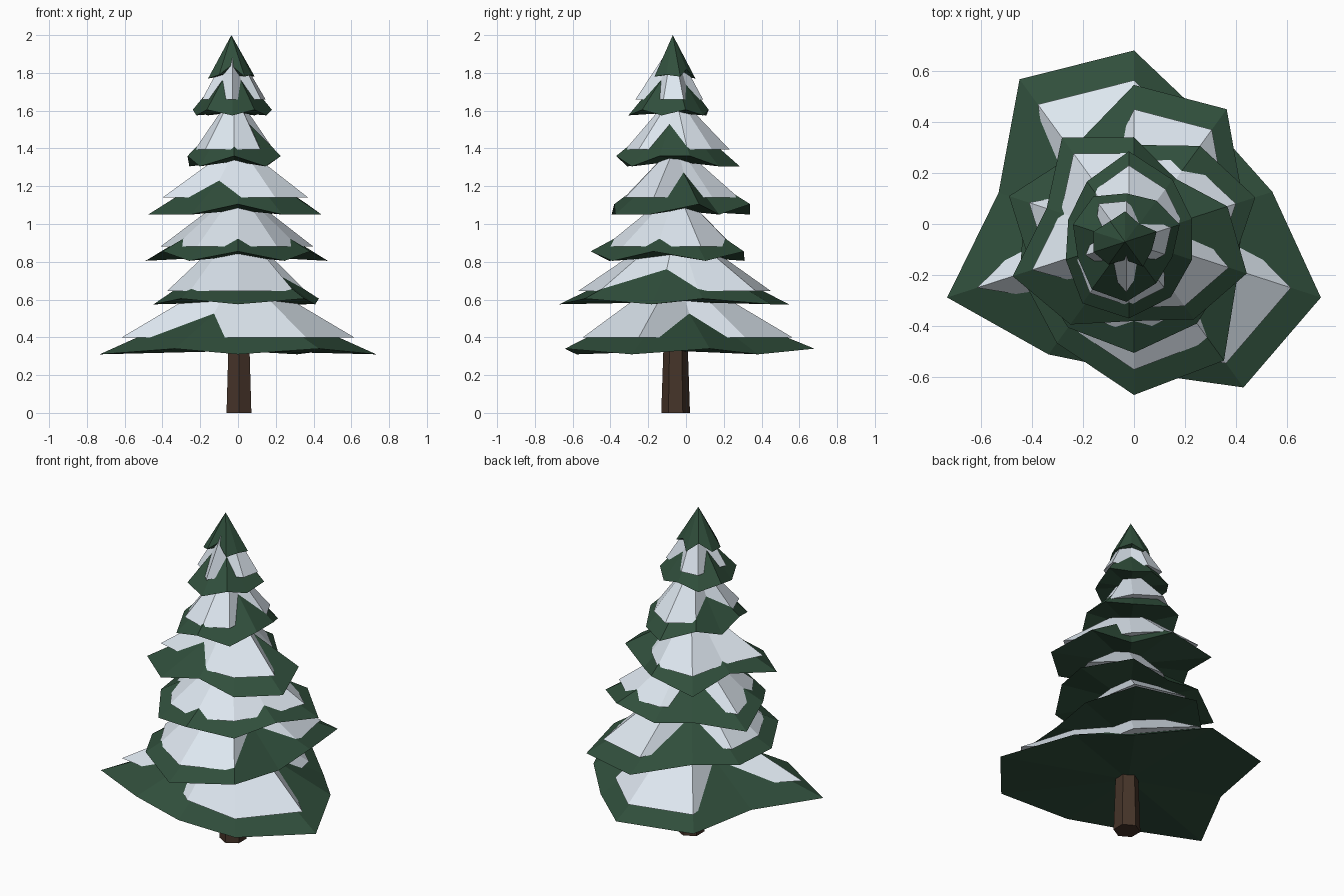
import bpy, math

if "Cube" in bpy.data.objects:
    bpy.data.objects.remove(bpy.data.objects["Cube"])


def material(name, rgb):
    m = bpy.data.materials.new(name)
    m.diffuse_color = (*rgb, 1)
    m.use_nodes = True
    m.node_tree.nodes["Principled BSDF"].inputs["Base Color"].default_value = m.diffuse_color
    return m


GREEN = material("needles_green", (0.03, 0.078, 0.045))
SNOW = material("snow_white", (0.72, 0.79, 0.86))
BARK = material("bark_brown", (0.06, 0.034, 0.022))
SIDES = 10


def build(name, verts, faces, mat):
    me = bpy.data.meshes.new(name)
    me.from_pydata(verts, [], faces)
    me.materials.append(mat)
    ob = bpy.data.objects.new(name, me)
    bpy.context.collection.objects.link(ob)
    return ob


def cone(name, centre, radii, heights, apex, mat):
    """Closed ten-sided cone with an uneven rim; first rim point at 18 degrees."""
    cx, cy = centre
    verts = []
    for i, (r, z) in enumerate(zip(radii, heights)):
        a = math.radians(18 + 36 * i)
        verts.append((cx + r * math.cos(a), cy + r * math.sin(a), z))
    verts += [(cx, cy, apex), (cx, cy, sum(heights) / SIDES)]
    faces = []
    for i in range(SIDES):
        j = (i + 1) % SIDES
        faces += [(i, j, SIDES), (j, i, SIDES + 1)]
    return build(name, verts, faces, mat)


# Tiers: centre, low rim z, rim lift, lifted points, green apex,
#        snow rim z, snow apex, points where branches poke through the snow, radii
tiers = [
    ((0, -.05), .31, .03, (0, 2, 3, 4, 6, 8), .64, .40, .765, (0, 4, 6),
     [.57, .534, .73, .763, .558, .77, .57, .53, .73, .77]),
    ((0, -.05), .575, .03, (0, 3, 6, 8), .88, .645, 1.0, (3, 9),
     [.45, .618, .595, .42, .45, .47, .515, .62, .60, .43]),
    ((0, -.05), .805, .05, (1, 3, 5, 7, 9), 1.10, .88, 1.19, (3,),
     [.50, .44, .36, .40, .515, .42, .44, .455, .42, .40]),
    ((0, -.05), 1.05, .055, (0, 2, 4, 7), 1.35, 1.14, 1.43, (0, 6),
     [.385, .28, .39, .48, .36, .50, .425, .33, .40, .465]),
    ((-.02, -.06), 1.305, .055, (0, 3, 5, 7, 9), 1.61, 1.395, 1.70, (4, 9),
     [.26, .29, .345, .28, .25, .26, .31, .31, .28, .26]),
    ((-.03, -.07), 1.575, .03, (0, 2, 4, 6, 8), 1.86, 1.66, 1.96, (1, 4, 6, 8),
     [.22, .20, .19, .22, .22, .20, .23, .235, .20, .19]),
]
for n, (c, z, lift, high, apex, sz, sapex, notch, radii) in enumerate(tiers, 1):
    rim = [z + (lift if i in high else 0) for i in range(SIDES)]
    cone(f"branch_tier_{n}", c, radii, rim, apex, GREEN)
    snow = [r * (0.58 if i in notch else 0.84) for i, r in enumerate(radii)]
    cone(f"snow_tier_{n}", c, snow, [sz] * SIDES, sapex, SNOW)

# Pointed green tip with a ragged rim
cone("tree_tip", (-.035, -.07), [.13, .09, .12, .10, .13, .13, .11, .07, .12, .11],
     [1.78, 1.82, 1.77, 1.82, 1.77, 1.77, 1.79, 1.84, 1.78, 1.79], 2.0, GREEN)

# Six-sided tapering trunk
bpy.ops.mesh.primitive_cone_add(vertices=6, radius1=.076, radius2=.062, depth=.42,
                                location=(.005, -.055, .21))
trunk = bpy.context.object
trunk.name = "trunk"
trunk.data.materials.append(BARK)
